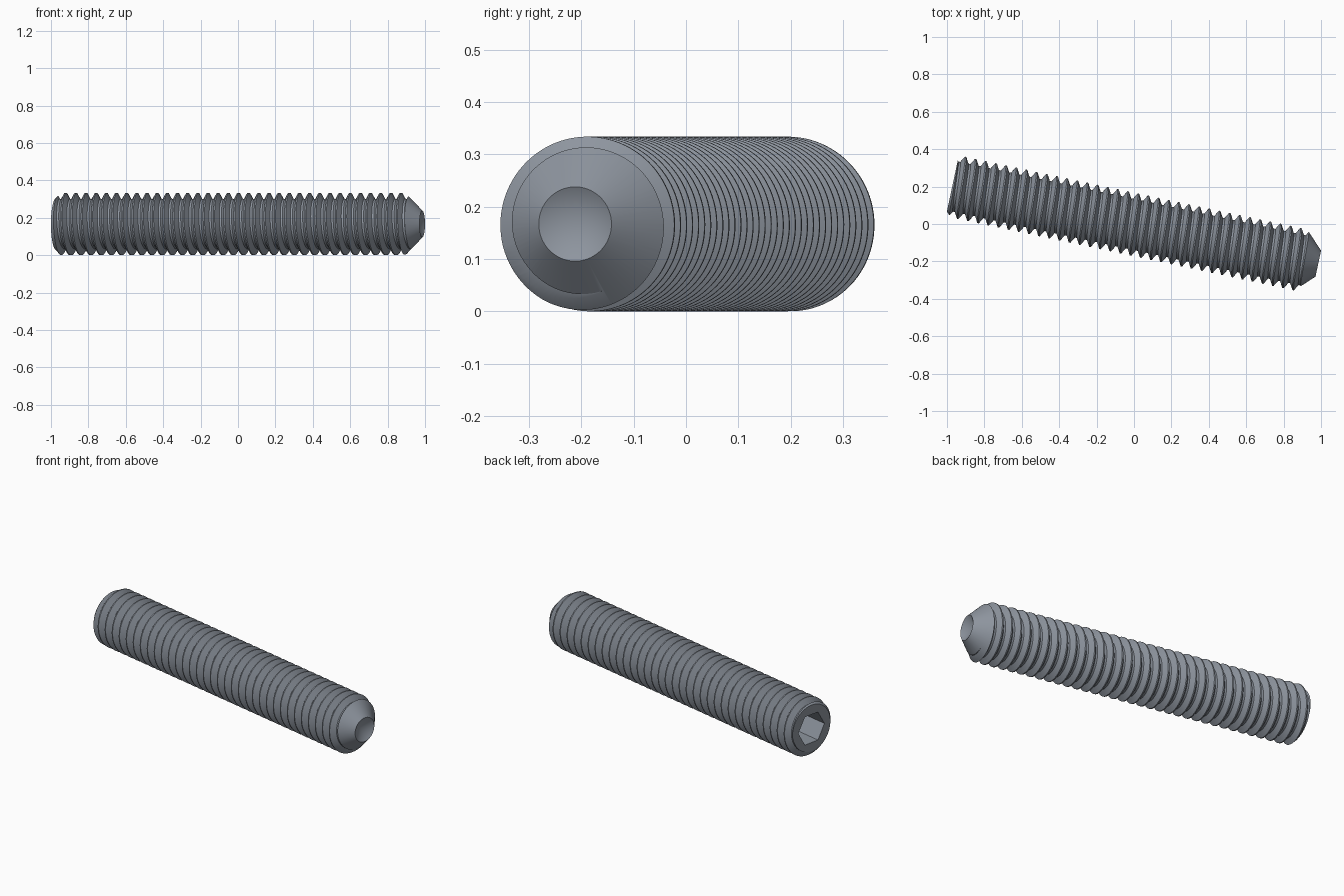
import bpy, bmesh, math
from mathutils import Matrix

if "Cube" in bpy.data.objects:
    bpy.data.objects.remove(bpy.data.objects["Cube"])

PITCH = 2 / 36
MAJOR, MINOR = 0.167, 0.134
SEG = 96

steel = bpy.data.materials.new("blue grey steel")
steel.use_nodes = True
colour = (0.27, 0.30, 0.345, 1)
steel.diffuse_color = colour
steel.node_tree.nodes["Principled BSDF"].inputs["Base Color"].default_value = colour


def finish(bm, name):
    bmesh.ops.recalc_face_normals(bm, faces=bm.faces)
    mesh = bpy.data.meshes.new(name)
    bm.to_mesh(mesh)
    bm.free()
    mesh.materials.append(steel)
    obj = bpy.data.objects.new(name, mesh)
    bpy.context.collection.objects.link(obj)
    return obj


def ring_point(s, r, a):
    return (s, r * math.cos(a), r * math.sin(a))


def threaded_rod():
    """Helical thread along x, a little longer than the finished screw."""
    bm = bmesh.new()
    shape = [(-0.0625, MAJOR), (0.0625, MAJOR), (0.4, MINOR), (0.6, MINOR)]
    limit, start = 1.1, -0.963
    columns = []
    for i in range(SEG + 1):
        a = math.tau * i / SEG
        column = []
        for k in range(-5, 41):
            for offset, r in shape:
                s = start + (k + offset + i / SEG) * PITCH
                if abs(s) > limit:
                    s, r = math.copysign(limit, s), MINOR
                column.append(bm.verts.new(ring_point(s, r, a)))
        columns.append(column)
    for left, right in zip(columns, columns[1:]):
        for j in range(len(left) - 1):
            bm.faces.new((left[j], left[j + 1], right[j + 1], right[j]))
    bmesh.ops.remove_doubles(bm, verts=bm.verts, dist=1e-5)
    bmesh.ops.holes_fill(bm, edges=[e for e in bm.edges if e.is_boundary], sides=0)
    return finish(bm, "set_screw")


def end_envelope():
    """Lathed blank: chamfered drive end, cone and cup at the point."""
    profile = [(-1, 0), (-1, 0.14), (-0.96, 0.18), (0.891, 0.18), (1, 0.071), (0.96, 0)]
    bm = bmesh.new()
    verts = [bm.verts.new((s, r, 0)) for s, r in profile]
    edges = [bm.edges.new(pair) for pair in zip(verts, verts[1:])]
    bmesh.ops.spin(bm, geom=verts + edges, axis=(1, 0, 0), cent=(0, 0, 0),
                   angle=math.tau, steps=SEG, use_merge=True)
    bmesh.ops.remove_doubles(bm, verts=bm.verts, dist=1e-5)
    return finish(bm, "end_envelope")


def hex_socket():
    bm = bmesh.new()
    radius = 0.167 / math.sqrt(3)
    bmesh.ops.create_cone(bm, cap_ends=True, segments=6, radius1=radius,
                          radius2=radius, depth=0.4,
                          matrix=Matrix.Translation((-1, 0, 0)) @ Matrix.Rotation(math.pi / 2, 4, "Y"))
    return finish(bm, "hex_socket")


screw = threaded_rod()
bpy.context.view_layer.objects.active = screw
screw.select_set(True)

# Trim the ends, then cut the drive socket
for cutter, operation in ((end_envelope(), "INTERSECT"), (hex_socket(), "DIFFERENCE")):
    mod = screw.modifiers.new(cutter.name, "BOOLEAN")
    mod.object, mod.operation, mod.solver = cutter, operation, "EXACT"
    bpy.ops.object.modifier_apply(modifier=mod.name)
    bpy.data.objects.remove(cutter)

bpy.ops.object.shade_smooth_by_angle(angle=math.radians(25))
screw.matrix_world = Matrix.Translation((0.007, -0.004, MAJOR)) @ Matrix.Rotation(math.radians(-12), 4, "Z")
